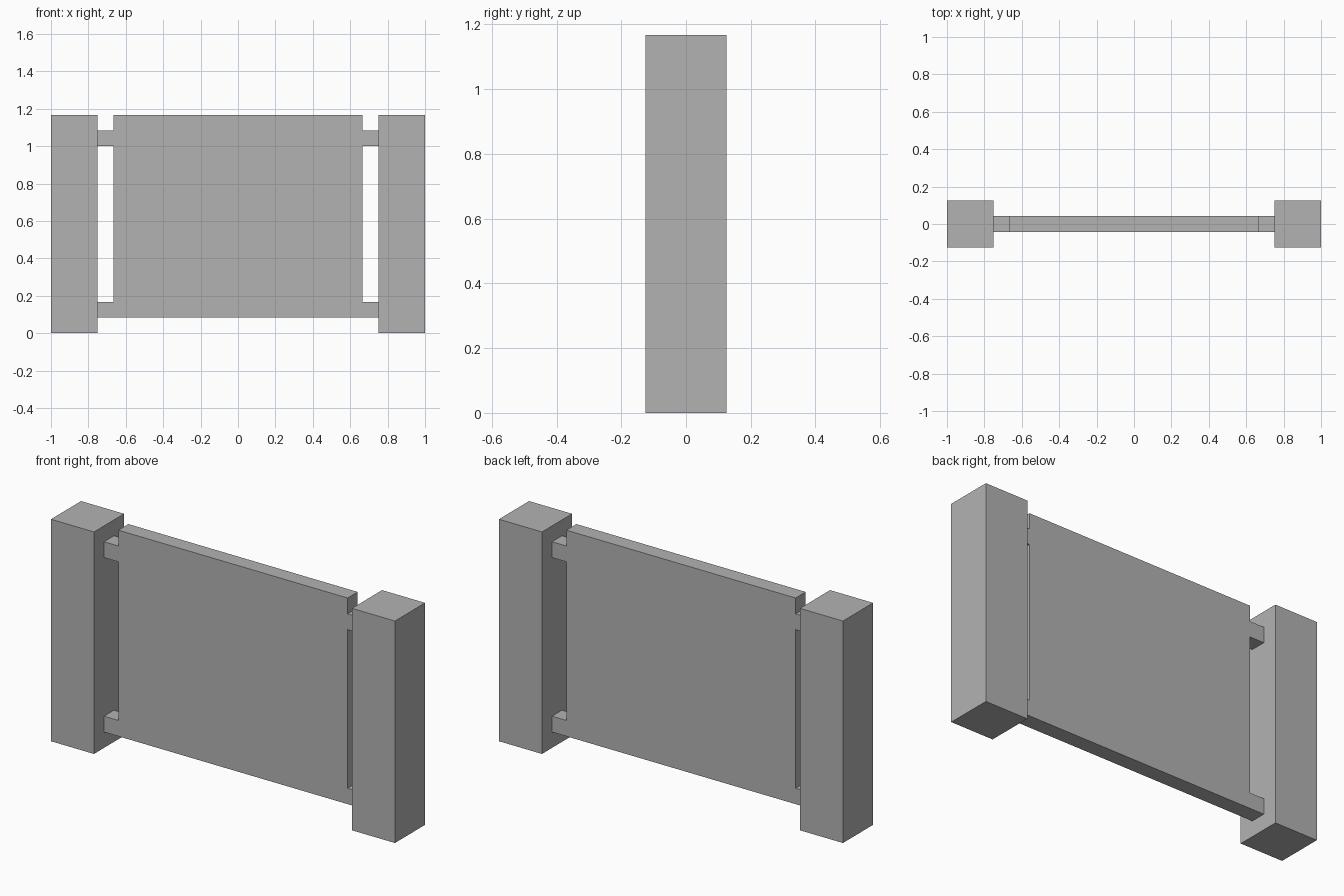
import bpy
import bmesh
from mathutils import Matrix, Vector

if "Cube" in bpy.data.objects:
    bpy.data.objects.remove(bpy.data.objects["Cube"], do_unlink=True)

UNIT = 1 / 12  # every part sits on this module

grey = bpy.data.materials.new("plain_grey")
grey.use_nodes = True
colour = (0.45, 0.45, 0.45, 1)
grey.diffuse_color = colour
grey.node_tree.nodes["Principled BSDF"].inputs["Base Color"].default_value = colour


def box(name, low, high):
    """Flat-shaded box between two corners given in modules."""
    low, high = Vector(low) * UNIT, Vector(high) * UNIT
    mesh = bpy.data.meshes.new(name)
    bm = bmesh.new()
    bmesh.ops.create_cube(bm, size=1, matrix=Matrix.Diagonal((*(high - low), 1)))
    bm.to_mesh(mesh)
    bm.free()
    mesh.materials.append(grey)
    obj = bpy.data.objects.new(name, mesh)
    obj.location = (low + high) / 2
    bpy.context.collection.objects.link(obj)
    return obj


# Central panel
box("gate_panel", (-8, -0.5, 1), (8, 0.5, 14))

# Posts and the short brackets joining them to the panel
for side, sign in (("left", 1), ("right", -1)):
    def pair(name, inner, outer, depth, bottom, top):
        x0, x1 = sorted((sign * inner, sign * outer))
        box(f"{side}_{name}", (x0, -depth, bottom), (x1, depth, top))

    pair("post", 9, 12, 1.5, 0, 14)
    pair("lower_bracket", 8, 9, 0.5, 1, 2)
    pair("upper_bracket", 8, 9, 0.5, 12, 13)
